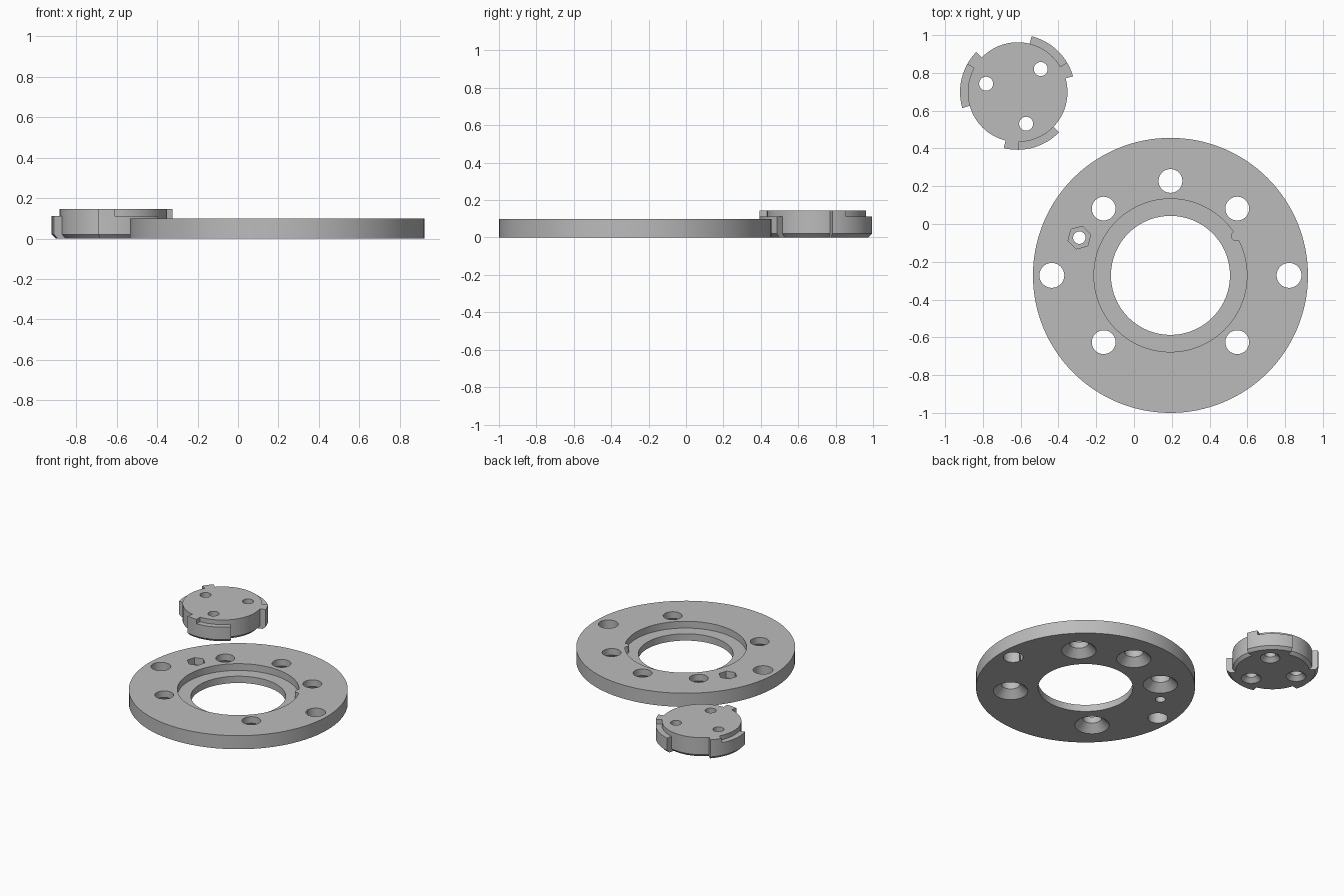
import bpy, bmesh, math
from mathutils import Matrix, Vector

if "Cube" in bpy.data.objects:
    bpy.data.objects.remove(bpy.data.objects["Cube"])

grey = bpy.data.materials.new("plain grey")
grey.diffuse_color = (0.5, 0.5, 0.5, 1)
grey.use_nodes = True
grey.node_tree.nodes["Principled BSDF"].inputs["Base Color"].default_value = grey.diffuse_color

RING = Vector((0.193, -0.272, 0))
PLUG = Vector((-0.616, 0.698, 0))


def lathe(name, profile, centre, start=0, sweep=360, steps=128, closed=True):
    """Revolve a closed (radius, z) outline about z; partial sweeps get end caps."""
    full = sweep == 360
    bm = bmesh.new()
    loops = []
    for i in range(steps if full else steps + 1):
        a = math.radians(start + sweep * i / steps)
        loops.append([bm.verts.new((r * math.cos(a), r * math.sin(a), z)) for r, z in profile])
    n = len(profile)
    for i in range(steps):
        a, b = loops[i], loops[(i + 1) % len(loops)]
        for j in range(n if closed else n - 1):
            k = (j + 1) % n
            bm.faces.new((a[j], b[j], b[k], a[k]))
    if not full:
        bm.faces.new(loops[0])
        bm.faces.new(loops[-1])
    elif not closed:
        bm.faces.new([l[0] for l in loops])
        bm.faces.new([l[-1] for l in loops])
    bmesh.ops.recalc_face_normals(bm, faces=bm.faces)
    me = bpy.data.meshes.new(name)
    bm.to_mesh(me)
    bm.free()
    me.materials.append(grey)
    ob = bpy.data.objects.new(name, me)
    ob.location = centre
    bpy.context.collection.objects.link(ob)
    return ob


def polar(centre, radius, degrees):
    a = math.radians(degrees)
    return centre + Vector((radius * math.cos(a), radius * math.sin(a), 0))


def combine(ob, others, operation):
    """Apply booleans in order, then remove the helper solids."""
    bpy.context.view_layer.objects.active = ob
    for other in others:
        mod = ob.modifiers.new("join", 'BOOLEAN')
        mod.operation, mod.solver, mod.object = operation, 'EXACT', other
        bpy.ops.object.modifier_apply(modifier=mod.name)
        bpy.data.objects.remove(other)


def hole(centre, r, top, sink=0):
    """Through-hole cutter, optionally countersunk at 45 degrees from below."""
    profile = [(r, -0.02), (r, top + 0.02)]
    if sink:
        profile = [(sink + 0.02, -0.02), (r, sink - r), (r, top + 0.02)]
    return lathe("hole_cutter", profile, centre, steps=40, closed=False)


# Flange ring with a recessed seat around the bore
ring = lathe("flange_ring", [(0.315, 0), (0.728, 0), (0.728, 0.1),
                             (0.405, 0.1), (0.405, 0.05), (0.315, 0.05)], RING)

# Small locating bump on the seat wall
bump = lathe("locating_bump", [(0.026, 0.04), (0.026, 0.1)],
             polar(RING, 0.405, 31), steps=24, closed=False)
combine(ring, [bump], 'UNION')

# Countersunk bolt holes, plain outer holes, hex nut pocket with its own hole
cutters = [hole(polar(RING, 0.5, a), 0.063, 0.1, 0.115) for a in (45, 90, 135, 225, 315)]
cutters += [hole(polar(RING, 0.628, a), 0.066, 0.1) for a in (0, 180)]
nut = polar(RING, 0.522, 157.5)
cutters.append(lathe("nut_cutter", [(0.062, 0.05), (0.062, 0.12)], nut,
                     start=37.5, steps=6, closed=False))
cutters[-1].data.transform(Matrix.Rotation(math.radians(37.5), 4, 'Z'))
cutters.append(hole(nut, 0.033, 0.1))
combine(ring, cutters, 'DIFFERENCE')

# Bayonet plug: chamfered disc
plug = lathe("bayonet_plug", [(0.244, 0), (0.264, 0.02), (0.264, 0.145)],
             PLUG, steps=96, closed=False)

# Three lugs, each with a tall stop and a lower ledge
lugs = []
for a in (16, 136, 256):
    for start, sweep, top in ((a, 15, 0.145), (a + 15, 45, 0.112)):
        lugs.append(lathe("lug", [(0.24, 0), (0.285, 0), (0.305, 0.02), (0.305, top), (0.24, top)],
                          PLUG, start, sweep, steps=sweep // 3))
combine(plug, lugs, 'UNION')
combine(plug, [hole(polar(PLUG, 0.173, a), 0.037, 0.145, 0.066) for a in (45, 165, 285)],
        'DIFFERENCE')

# Smooth round walls, keep edges crisp
for ob in (ring, plug):
    bpy.ops.object.select_all(action='DESELECT')
    ob.select_set(True)
    bpy.context.view_layer.objects.active = ob
    bpy.ops.object.shade_smooth_by_angle(angle=math.radians(25))
